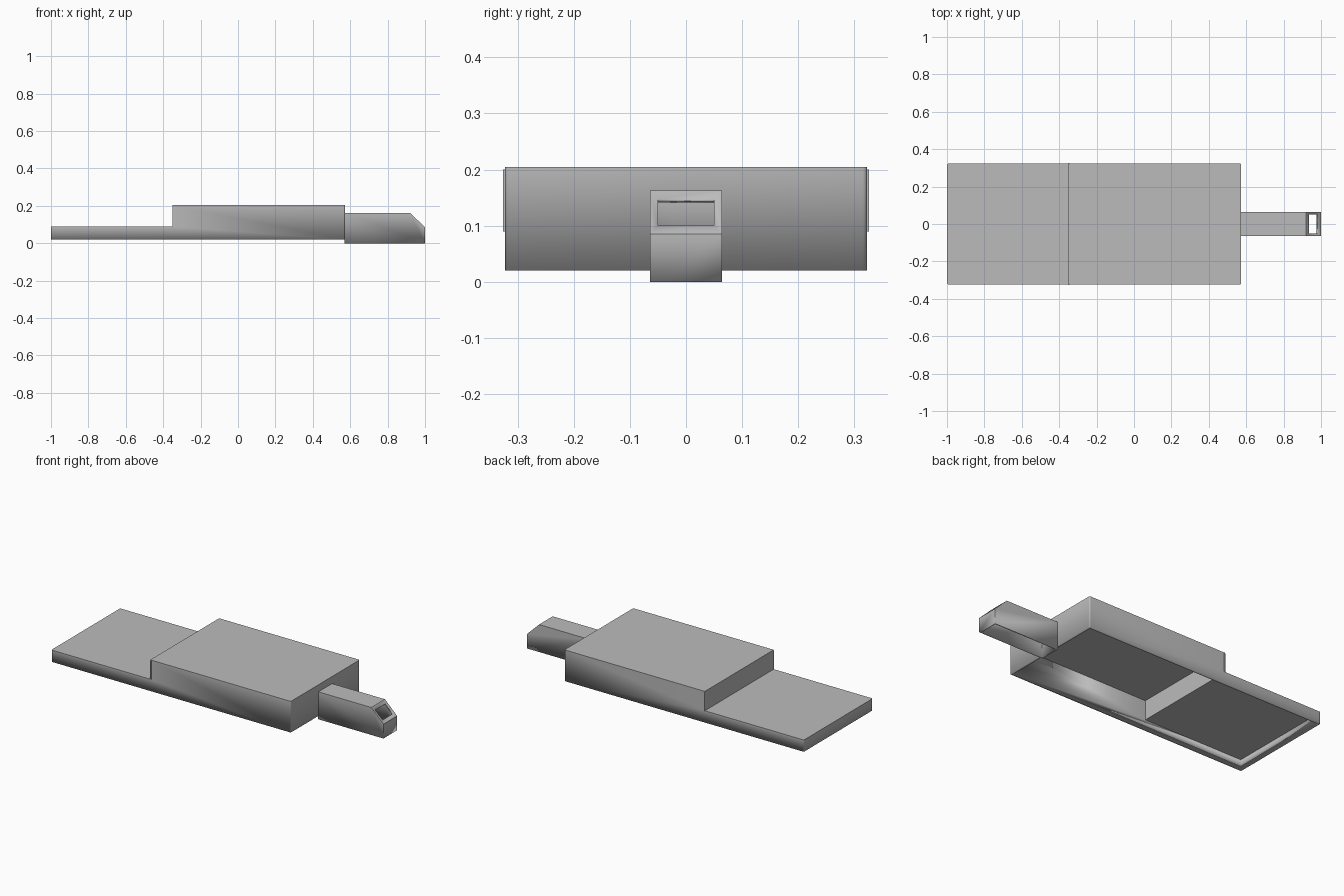
import bpy, bmesh
from mathutils import Vector

cube = bpy.data.objects.get("Cube")
if cube:
    bpy.data.objects.remove(cube, do_unlink=True)

grey = bpy.data.materials.new("plain grey")
grey.use_nodes = True
grey.diffuse_color = (0.5, 0.5, 0.5, 1)
grey.node_tree.nodes["Principled BSDF"].inputs["Base Color"].default_value = (0.5, 0.5, 0.5, 1)


def prism(profile, half_width):
    """Extrude an x-z outline across y."""
    bm = bmesh.new()
    face = bm.faces.new([bm.verts.new((x, -half_width, z)) for x, z in profile])
    out = bmesh.ops.extrude_face_region(bm, geom=[face])
    moved = [v for v in out["geom"] if isinstance(v, bmesh.types.BMVert)]
    bmesh.ops.translate(bm, verts=moved, vec=(0, 2 * half_width, 0))
    bmesh.ops.recalc_face_normals(bm, faces=bm.faces)
    bm.normal_update()
    return bm


def finish(bm, name, wall=0):
    mesh = bpy.data.meshes.new(name)
    bm.to_mesh(mesh)
    bm.free()
    mesh.materials.append(grey)
    obj = bpy.data.objects.new(name, mesh)
    bpy.context.collection.objects.link(obj)
    if wall:
        shell = obj.modifiers.new("wall", "SOLIDIFY")
        shell.thickness = wall
        shell.offset = -1
        shell.use_even_offset = True
    bpy.ops.object.select_all(action="DESELECT")
    bpy.context.view_layer.objects.active = obj
    obj.select_set(True)
    bpy.ops.object.shade_smooth_by_angle()
    return obj


def open_bottom(bm):
    bm.normal_update()
    floor = [f for f in bm.faces if f.normal.z < -0.9]
    bmesh.ops.delete(bm, geom=floor, context="FACES")


# Stepped housing: hollow, open underneath, rounded end corners
BACK, STEP, END = -1.0, -0.35, 0.573
body = prism([(BACK, 0.02), (END, 0.02), (END, 0.205),
              (STEP, 0.205), (STEP, 0.09), (BACK, 0.09)], 0.323)
corners = [e for e in body.edges
           if abs((e.verts[0].co - e.verts[1].co).normalized().z) > 0.9
           and abs(e.verts[0].co.x - STEP) > 0.01]
bmesh.ops.bevel(body, geom=corners, offset=0.008, segments=4,
                profile=0.5, affect="EDGES")
open_bottom(body)
finish(body, "housing", 0.013)

# Thin lips on both sides of the step
for side, label in ((1, "back"), (-1, "front")):
    lip = bmesh.new()
    bmesh.ops.create_cube(lip, size=1)
    bmesh.ops.scale(lip, vec=(0.008, 0.006, 0.11), verts=lip.verts)
    bmesh.ops.translate(lip, vec=(STEP + 0.004, side * 0.323, 0.145), verts=lip.verts)
    finish(lip, label + "_step_lip")

# Hollow nozzle with a chamfered tip and a window cut in the chamfer
nozzle = prism([(0.57, 0), (1, 0), (1, 0.085), (0.92, 0.163), (0.57, 0.163)], 0.064)
slope = next(f for f in nozzle.faces if f.normal.x > 0.4 and f.normal.z > 0.4)
bmesh.ops.inset_region(nozzle, faces=[slope], thickness=0.014, use_even_offset=True)
centre = slope.calc_center_median()
for v in slope.verts:
    offset = v.co - centre
    v.co = centre + Vector((offset.x * 0.8, offset.y, offset.z * 0.8))
bmesh.ops.delete(nozzle, geom=[slope], context="FACES_ONLY")
open_bottom(nozzle)
finish(nozzle, "nozzle", 0.01)
